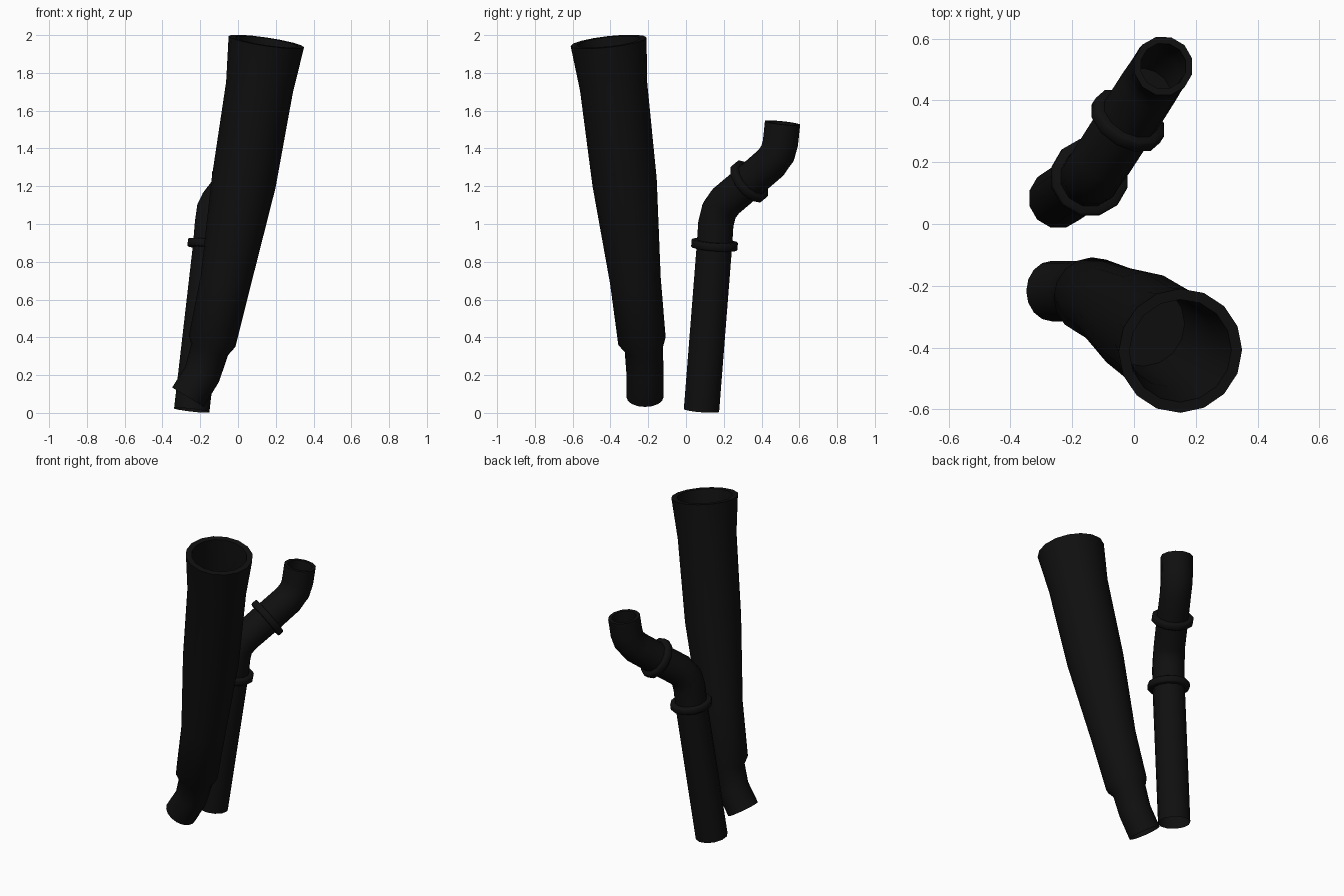
import bpy, bmesh, math
from mathutils import Vector

if "Cube" in bpy.data.objects:
    bpy.data.objects.remove(bpy.data.objects["Cube"])

black = bpy.data.materials.new("black_metal")
black.diffuse_color = (0.005, 0.005, 0.005, 1)
black.use_nodes = True
black.node_tree.nodes["Principled BSDF"].inputs["Base Color"].default_value = black.diffuse_color


def finish(bm, name, angle):
    bmesh.ops.recalc_face_normals(bm, faces=bm.faces)
    me = bpy.data.meshes.new(name)
    bm.to_mesh(me)
    bm.free()
    me.materials.append(black)
    ob = bpy.data.objects.new(name, me)
    bpy.context.collection.objects.link(ob)
    bpy.ops.object.select_all(action='DESELECT')
    bpy.context.view_layer.objects.active = ob
    ob.select_set(True)
    bpy.ops.object.shade_smooth_by_angle(angle=math.radians(angle))
    return ob


def ring(bm, centre, axis, r, sides, phase):
    axis = axis.normalized()
    u = (Vector((1, 0, 0)) - axis * axis.x).normalized()
    v = axis.cross(u)
    angles = [(i + phase) * math.tau / sides for i in range(sides)]
    return [bm.verts.new(centre + r * (math.cos(a) * u + math.sin(a) * v)) for a in angles]


def skin(bm, rings):
    for a, b in zip(rings, rings[1:]):
        for i in range(len(a)):
            j = (i + 1) % len(a)
            bm.faces.new((a[i], a[j], b[j], b[i]))


def pipe(name, stations, sides, phase, wall, depth):
    """Tube through (x, y, z, radius) stations, hollow for the last `depth` stations."""
    bm = bmesh.new()
    pts = [Vector(s[:3]) for s in stations]
    n = len(pts)
    axes = []
    for i in range(n):
        ins = (pts[i] - pts[max(i - 1, 0)]).normalized()
        out = (pts[min(i + 1, n - 1)] - pts[i]).normalized()
        axes.append(ins + out)
    rings = [ring(bm, pts[i], axes[i], stations[i][3], sides, phase) for i in range(n)]
    for i in range(n - 1, n - 1 - depth, -1):
        rings.append(ring(bm, pts[i], axes[i], stations[i][3] - wall, sides, phase))
    skin(bm, rings)
    bm.faces.new(rings[-1])
    return finish(bm, name, 40)


def flange(name, centre, axis, r=0.127, half=0.021, edge=0.006):
    bm = bmesh.new()
    c, a = Vector(centre), Vector(axis).normalized()
    profile = [(-half, 0.09), (-half, r - edge), (-half + edge, r),
               (half - edge, r), (half, r - edge), (half, 0.09)]
    skin(bm, [ring(bm, c + a * h, a, rad, 12, 0.5) for h, rad in profile])
    return finish(bm, name, 50)


# Large flared stack with a stepped, kinked inlet at the bottom
pipe("large_stack", [
    (-0.265, -0.217, 0.083, 0.098),
    (-0.190, -0.217, 0.205, 0.098),
    (-0.150, -0.223, 0.335, 0.102),
    (-0.137, -0.233, 0.380, 0.127),
    (-0.065, -0.268, 0.700, 0.135),
    (0.030, -0.325, 1.220, 0.171),
    (0.114, -0.383, 1.725, 0.179),
    (0.150, -0.410, 1.965, 0.202)], 16, 0, 0.035, 3)

# Small pipe with two elbows
pipe("small_pipe", [
    (-0.245, 0.082, 0.014, 0.097),
    (-0.145, 0.150, 0.880, 0.097),
    (-0.135, 0.158, 1.000, 0.097),
    (-0.125, 0.175, 1.070, 0.097),
    (-0.100, 0.210, 1.120, 0.097),
    (-0.020, 0.335, 1.225, 0.097),
    (0.050, 0.445, 1.320, 0.097),
    (0.075, 0.485, 1.375, 0.097),
    (0.085, 0.500, 1.430, 0.097),
    (0.095, 0.511, 1.535, 0.097)], 12, 0.5, 0.022, 4)

# Joint flanges on the small pipe
flange("lower_flange", (-0.144, 0.151, 0.890), (0.10, 0.068, 0.866))
flange("upper_flange", (-0.020, 0.335, 1.225), (0.44, 0.69, 0.58))
